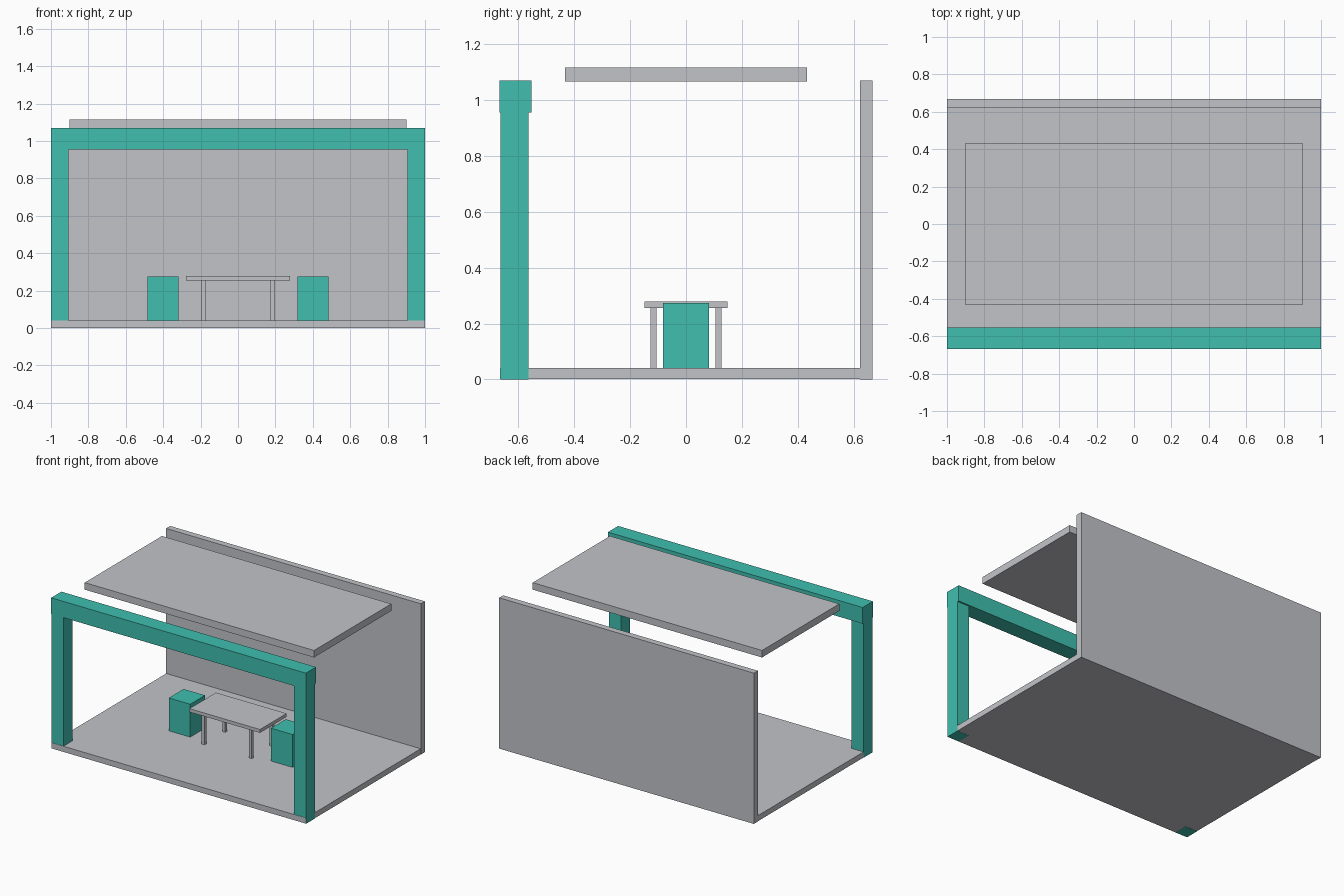
import bpy
import bmesh
from mathutils import Vector

cube = bpy.data.objects.get("Cube")
if cube:
    bpy.data.objects.remove(cube, do_unlink=True)


def make_material(name, rgb):
    mat = bpy.data.materials.new(name)
    mat.use_nodes = True
    mat.diffuse_color = (*rgb, 1)
    bsdf = next(n for n in mat.node_tree.nodes if n.type == "BSDF_PRINCIPLED")
    bsdf.inputs["Base Color"].default_value = (*rgb, 1)
    return mat


grey = make_material("light grey", (0.54, 0.55, 0.58))
teal = make_material("teal", (0.05, 0.52, 0.43))


def box(name, mat, x, y, z):
    """Box spanning the given (low, high) range on each axis."""
    low, high = (Vector(c) for c in zip(x, y, z))
    bm = bmesh.new()
    bmesh.ops.create_cube(bm, size=1)
    bmesh.ops.scale(bm, vec=high - low, verts=bm.verts)
    mesh = bpy.data.meshes.new(name)
    bm.to_mesh(mesh)
    bm.free()
    mesh.materials.append(mat)
    obj = bpy.data.objects.new(name, mesh)
    obj.location = (low + high) / 2
    bpy.context.collection.objects.link(obj)


def side_range(sign, inner, outer):
    return tuple(sorted((sign * inner, sign * outer)))


FLOOR_TOP = 0.041
BEAM_BASE = 0.955
TABLE_UNDER = 0.255

# Room shell; the floor is a hair smaller so the columns show at its edges
box("floor", grey, (-0.999, 0.999), (-0.665, 0.666), (0.001, FLOOR_TOP))
box("back_wall", grey, (-1, 1), (0.622, 0.667), (0, 1.07))
box("roof_panel", grey, (-0.9, 0.9), (-0.433, 0.433), (1.065, 1.115))

# Front portal frame
box("front_beam", teal, (-1, 1), (-0.667, -0.553), (BEAM_BASE, 1.07))

# Table top
box("table_top", grey, (-0.277, 0.277), (-0.149, 0.149), (TABLE_UNDER, 0.279))

# Mirrored columns, stools and table legs
for side, sx in (("left", 1), ("right", -1)):
    box(f"{side}_column", teal, side_range(sx, 0.905, 1),
        (-0.663, -0.564), (0, BEAM_BASE))
    box(f"{side}_stool", teal, side_range(sx, 0.317, 0.485),
        (-0.083, 0.083), (FLOOR_TOP, 0.274))
    for end, sy in (("front", -1), ("back", 1)):
        box(f"{end}_{side}_table_leg", grey, side_range(sx, 0.174, 0.196),
            side_range(sy, 0.105, 0.127), (FLOOR_TOP, TABLE_UNDER))
